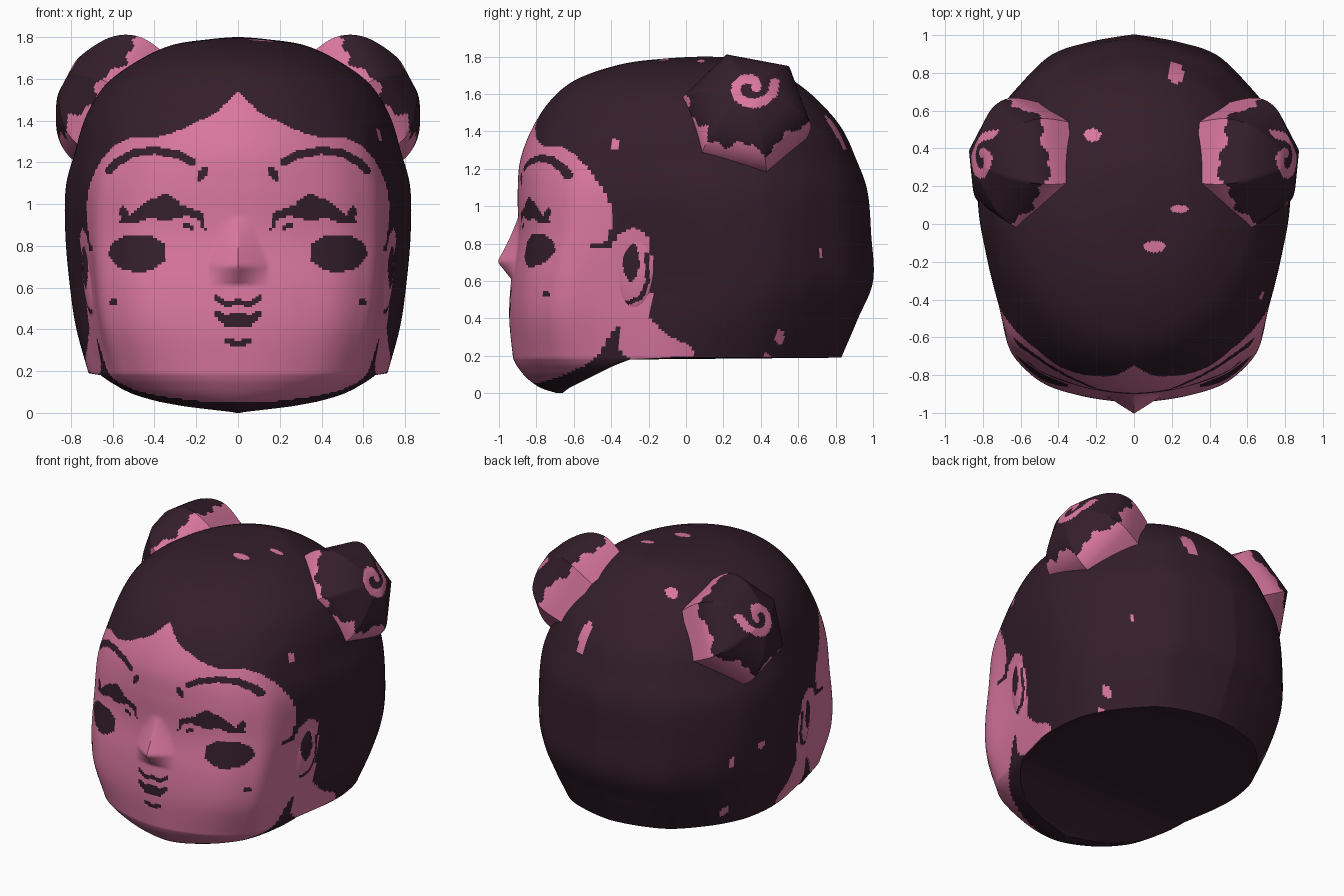
import bpy, math
from mathutils import Vector

cube = bpy.data.objects.get("Cube")
if cube:
    bpy.data.objects.remove(cube)


def material(name, colour):
    mat = bpy.data.materials.new(name)
    mat.use_nodes = True
    mat.diffuse_color = (*colour, 1)
    mat.node_tree.nodes["Principled BSDF"].inputs["Base Color"].default_value = (*colour, 1)
    return mat


HAIR = material("dark plum", (.034, .013, .023))
SKIN = material("rose pink", (.7, .185, .35))


def spline(keys, steps):
    """Smooth curve through keys of any dimension."""
    pts = [Vector(k) for k in keys]
    pts = [pts[0]] + pts + [pts[-1]]
    out = []
    for a, b, c, d in zip(pts, pts[1:], pts[2:], pts[3:]):
        for i in range(steps):
            t = i / steps
            out.append(b + t * ((c - a) / 2 + t * (a - 2.5 * b + 2 * c - d / 2
                       + t * (1.5 * (b - c) + (d - a) / 2))))
    return out + [pts[-1]]


def loft(name, rings, is_skin):
    """Skin a list of closed rings, then paint each face by a rule."""
    n = len(rings[0])
    verts = [p for ring in rings for p in ring]
    faces = [(r * n + i, r * n + (i + 1) % n, (r + 1) * n + (i + 1) % n, (r + 1) * n + i)
             for r in range(len(rings) - 1) for i in range(n)]
    faces += [tuple(reversed(range(n))), tuple(range(len(verts) - n, len(verts)))]
    mesh = bpy.data.meshes.new(name)
    mesh.from_pydata(verts, [], faces)
    obj = bpy.data.objects.new(name, mesh)
    bpy.context.collection.objects.link(obj)
    finish(obj, is_skin)


def finish(obj, is_skin):
    obj.data.materials.append(HAIR)
    obj.data.materials.append(SKIN)
    for f in obj.data.polygons:
        f.material_index = int(is_skin(obj.matrix_world @ f.center))
    bpy.ops.object.select_all(action='DESELECT')
    obj.select_set(True)
    bpy.context.view_layer.objects.active = obj
    bpy.ops.object.mode_set(mode='EDIT')
    bpy.ops.mesh.select_all(action='SELECT')
    bpy.ops.mesh.normals_make_consistent(inside=False)
    bpy.ops.object.mode_set(mode='OBJECT')
    bpy.ops.object.shade_smooth_by_angle(angle=math.radians(50))


def inside(poly, u, v):
    hit = False
    for (a, b), (c, d) in zip(poly, poly[1:] + poly[:1]):
        if (b > v) != (d > v) and u < a + (v - b) * (c - a) / (d - b):
            hit = not hit
    return hit


def near(path, radius, u, v):
    """True within a round brush stroke along the path."""
    p = Vector((u, v))
    for a, b in zip(path, path[1:]):
        a, b = Vector(a), Vector(b)
        t = max(0, min(1, (p - a).dot(b - a) / (b - a).length_squared))
        if (p - a.lerp(b, t)).length < radius:
            return True
    return False


def ellipse(u, v, cu, cv, ru, rv):
    return math.hypot((u - cu) / ru, (v - cv) / rv)


# Painted shapes: side skin outline (y, z), the rest as (abs x, z)
SIDE_SKIN = [(-1.1, 1.6), (-.7, 1.6), (-.7, 1.34), (-.6, 1.28), (-.52, 1.2), (-.45, 1.1),
             (-.4, 1), (-.4, .88), (-.43, .81), (-.52, .79), (-.5, .77), (-.4, .78),
             (-.35, .86), (-.28, .89), (-.19, .83), (-.18, .6), (-.19, .4),
             (-.1, .31), (.03, .25), (.05, .2), (-.3, .18), (-.37, .24), (-.34, .35),
             (-.38, .35), (-.47, .2), (-.55, .14), (-.7, .08), (-.8, .05), (-1.1, .04)]
HAIRLINE = [(0, 1.54), (.05, 1.49), (.1, 1.44), (.2, 1.39), (.3, 1.345), (.4, 1.315),
            (.5, 1.32), (.6, 1.33), (.7, 1.3), (.7, 0), (0, 0)]
EYE = [(.155, .88), (.17, .96), (.26, .99), (.34, 1.05), (.43, 1.02), (.49, .97), (.58, .91),
       (.48, .91), (.42, .94), (.36, .92), (.24, .945), (.19, .93), (.17, .88)]
LIP = [(.12, .5), (.06, .47), (-.01, .485), (-.01, .41), (.06, .415), (.1, .45)]
STROKES = [([(.62, 1.16), (.58, 1.2), (.5, 1.245), (.4, 1.257), (.28, 1.235), (.22, 1.2)], .019),
           ([(.16, 1.16), (.18, 1.13)], .019),
           ([(.1, .55), (.06, .52), (0, .53)], .014),
           ([(0, .33), (.05, .343)], .014),
           ([(.22, .89), (.25, .9)], .01),
           ([(.54, .94), (.55, .97)], .02),
           ([(.59, .53), (.6, .53)], .014)]
CROWN_SPECKS = [(.22, .8, .04, .06), (-.22, .47, .045, .035),
                (.24, .08, .05, .02), (.11, -.12, .06, .03)]
LEFT_SPECKS = [(-.38, 1.33, .025, .03), (.72, .75, .012, .03),
               (.5, .3, .025, .04), (.43, .2, .02, .015)]
RIGHT_SPECKS = [(.55, .68, .015, .04), (.33, .74, .03, .025), (.5, .3, .025, .04)]


def head_paint(p):
    x, y, z = abs(p.x), p.y, p.z
    if z > 1.3 and any(ellipse(p.x, y, *s) < 1 for s in CROWN_SPECKS):
        return True
    specks = LEFT_SPECKS if p.x > 0 else RIGHT_SPECKS
    if x > .4 and any(ellipse(y, z, *s) < 1 for s in specks):
        return True
    if y > .1 or not inside(SIDE_SKIN, y, z):
        return False
    if y > -.5:
        return True
    if x < .7 and not inside(HAIRLINE, x + .0001, z):
        return False
    if ellipse(x, z, .48, .765, .137, .09) < 1 or inside(EYE, x, z) or inside(LIP, x, z):
        return False
    return not any(near(path, r, x, z) for path, r in STROKES)


# Head: one horizontal outline (width share, depth share) lofted through levels
half = spline([(0, 0), (.16, .005), (.36, .018), (.58, .045), (.73, .09), (.83, .15), (.86, .27),
               (.91, .4), (.97, .5), (1, .6), (.97, .71), (.88, .79), (.75, .86), (.54, .945),
               (.28, .98), (0, 1)], 10)
outline = half + [Vector((-p.x, p.y)) for p in reversed(half[1:-1])]
# Levels: height, front y, back y, half width, roundness, y where the underside cuts it off
chin = [(0, -.69, .8, .03, .7, -.66), (.03, -.78, .8, .38, .7, -.62), (.08, -.85, .82, .58, .6, -.52),
        (.14, -.9, .83, .68, .55, -.4), (.18, -.922, .83, .715, .45, -.3)]
skull = [(.19, -.925, .83, .72, .42, 2), (.4, -.945, .92, .775, .1, 2), (.6, -.935, 1, .805, .05, 2),
         (.85, -.9, .99, .83, .25, 2), (1.08, -.9, .97, .83, .5, 2), (1.25, -.885, .91, .785, .7, 2),
         (1.42, -.82, .83, .73, .9, 2), (1.57, -.72, .7, .635, 1, 2), (1.68, -.58, .56, .49, 1, 2),
         (1.76, -.34, .4, .32, 1, 2), (1.79, -.1, .3, .13, 1, 2), (1.8, .09, .11, .01, 1, 2)]


def head_ring(level):
    z, front, back, width, roundness, cut = level
    share = 2 * (cut - front) / (back - front) - 1
    shape = [Vector((p.x, 2 * p.y - 1)) for p in outline]
    shape = [q.lerp(q.normalized(), roundness) for q in shape]
    widest = max(q.x for q in shape if q.y <= share)
    ring = []
    for q in shape:
        x = max(-widest, min(widest, q.x)) * width
        y = front + (back - front) * (min(q.y, share) + 1) / 2
        if y < -.7:  # nose wedge
            rise = max(0, min((z - .61) / .09, (.94 - z) / .23, 1))
            wing = .145 if z < .71 else .06 + .085 * rise
            y -= .085 * rise * max(0, 1 - abs(x) / wing)
        ring.append((x, y, z))
    return ring


loft("head", [head_ring(lv) for lv in spline(chin, 6) + spline(skull, 20)], head_paint)


# Ears: flattened spheres with a dark hollow and rim line
RIM = [(-.21, .74), (-.205, .6), (-.24, .51), (-.32, .48)]


def ear_paint(p):
    return ellipse(p.y, p.z, -.295, .705, .045, .105) > 1 and not near(RIM, .012, p.y, p.z)


for side, label in ((1, "left"), (-1, "right")):
    bpy.ops.mesh.primitive_uv_sphere_add(segments=64, ring_count=48, radius=1,
                                         location=(side * .695, -.27, .67))
    ear = bpy.context.object
    ear.name = label + "_ear"
    ear.scale = (.045, .115, .235)
    ear.rotation_euler = (math.radians(-6), math.radians(3) * side, -side * math.radians(14))
    bpy.context.view_layer.update()
    finish(ear, ear_paint)

# Hair buns: six-sided domes on a tilted axis, each with a painted spiral
AXIS, UP, CENTRE = Vector((.88, 0, .47)), Vector((-.47, 0, .88)), Vector((.62, .32, 1.5))
SPIRAL = [(.345 + 1.2 * (.025 + .013 * t) * math.cos(t), 1.635 + (.025 + .013 * t) * math.sin(t))
          for t in (i / 2 for i in range(14))]


def bun_paint(p):
    q = Vector((abs(p.x), p.y, p.z)) - CENTRE
    depth, angle = q.dot(AXIS), math.atan2(q.dot(UP), q.y)
    if depth > .15:
        return near(SPIRAL, .025, p.y, p.z)
    edge = .05 - .06 * math.sin(angle) - .02 * math.cos(angle)
    return depth < edge + .02 * math.sin(7 * angle) + .012 * math.sin(17 * angle)


def bun_point(side, depth, radius, angle):
    turn = (angle - math.radians(48)) % (math.pi / 3) - math.pi / 6
    r = radius * math.cos(math.pi / 6) / math.cos(turn)
    p = CENTRE + AXIS * depth + UP * r * math.sin(angle) + Vector((0, r * math.cos(angle), 0))
    return side * p.x, p.y, p.z


bun_rings = spline([(-.18, .33), (0, .355), (.13, .285), (.22, .12), (.225, .005)], 12)
for side, label in ((1, "left"), (-1, "right")):
    loft(label + "_bun", [[bun_point(side, d, r, math.tau * i / 120) for i in range(120)]
                          for d, r in bun_rings], bun_paint)
